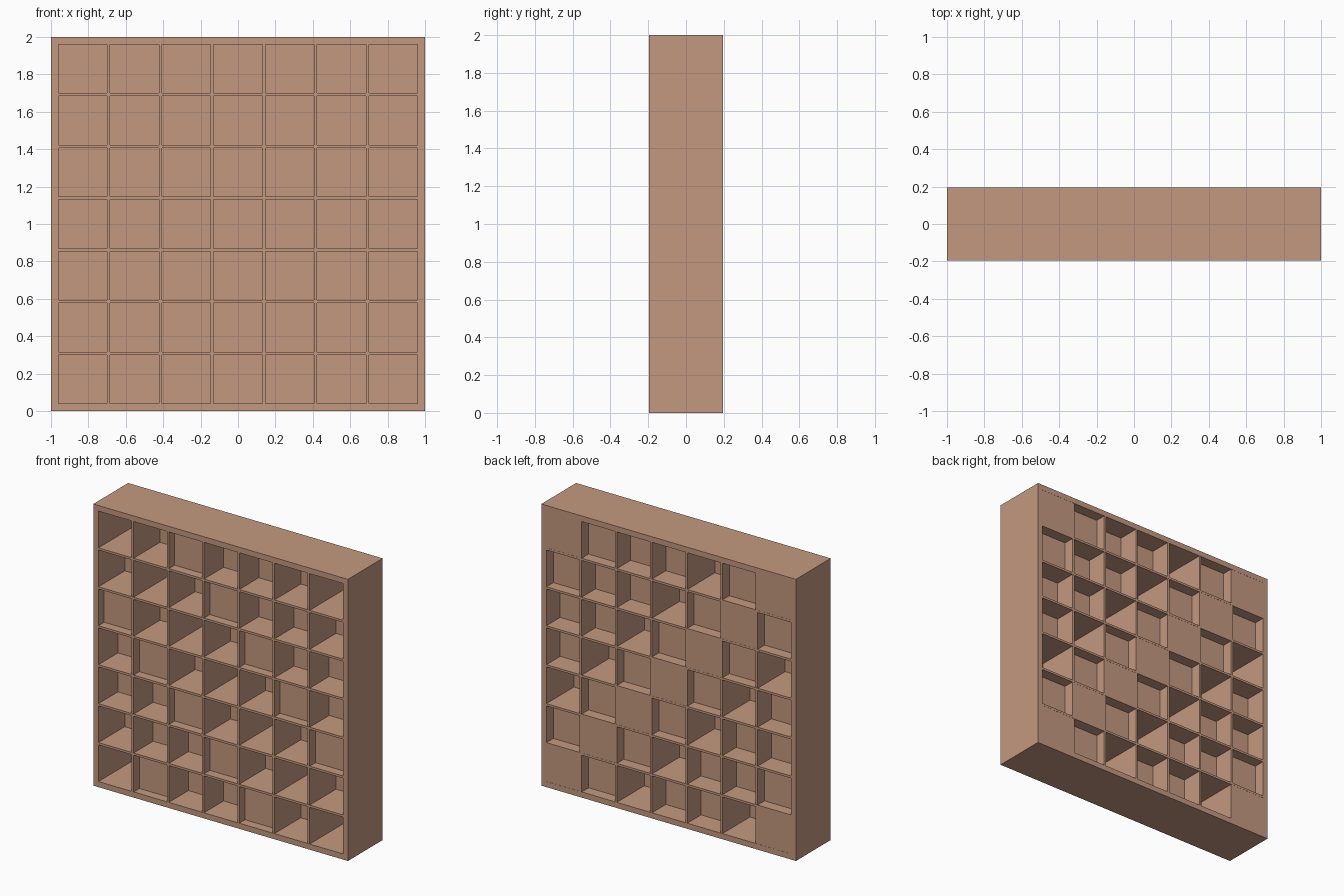
import bpy

if "Cube" in bpy.data.objects:
    bpy.data.objects.remove(bpy.data.objects["Cube"])

# One wood colour
wood = bpy.data.materials.new("light_wood")
wood.diffuse_color = (0.55, 0.318, 0.214, 1)
wood.use_nodes = True
wood.node_tree.nodes["Principled BSDF"].inputs["Base Color"].default_value = wood.diffuse_color

N = 7            # cells per side
D = 0.195        # half depth of the cabinet
FRAME = 0.04     # outer board thickness
DIV = 0.016      # divider thickness
CELL = (2 - 2 * FRAME - (N - 1) * DIV) / N
PITCH = CELL + DIV
PANEL = 0.016    # well panel thickness
STEP = 0.077     # well depth step


def box(name, x0, x1, y0, y1, z0, z1):
    corners = [(x, y, z) for x in (x0, x1) for y in (y0, y1) for z in (z0, z1)]
    faces = [(0, 1, 3, 2), (4, 6, 7, 5), (0, 4, 5, 1),
             (2, 3, 7, 6), (0, 2, 6, 4), (1, 5, 7, 3)]
    mesh = bpy.data.meshes.new(name)
    mesh.from_pydata(corners, [], faces)
    mesh.materials.append(wood)
    ob = bpy.data.objects.new(name, mesh)
    bpy.context.collection.objects.link(ob)
    return ob


# Outer frame
box("left_side", -1, -1 + FRAME, -D, D, 0, 2)
box("right_side", 1 - FRAME, 1, -D, D, 0, 2)
box("bottom_board", -1 + FRAME, 1 - FRAME, -D, D, 0, FRAME)
box("top_board", -1 + FRAME, 1 - FRAME, -D, D, 2 - FRAME, 2)

# Egg-crate dividers
for i in range(1, N):
    a = FRAME + i * PITCH - DIV
    box("shelf_%d" % i, -1 + FRAME, 1 - FRAME, -D, D, a, a + DIV)
    box("upright_%d" % i, a - 1, a - 1 + DIV, -D + 0.001, D - 0.001,
        FRAME, 2 - FRAME)

# Well panels: distance from the back depends on the diagonal they sit on
LEVEL = [0, 1, 4, 2, 2, 1, 0]
for row in range(N):
    for col in range(N):
        level = LEVEL[abs(col - row)]
        if (row, col) == (6, 1):
            level = 4
        back = D - 0.001 - level * STEP
        x = -1 + FRAME + col * PITCH
        z = 2 - FRAME - CELL - row * PITCH
        box("well_panel_%d_%d" % (row, col), x, x + CELL,
            back - PANEL, back, z, z + CELL)
